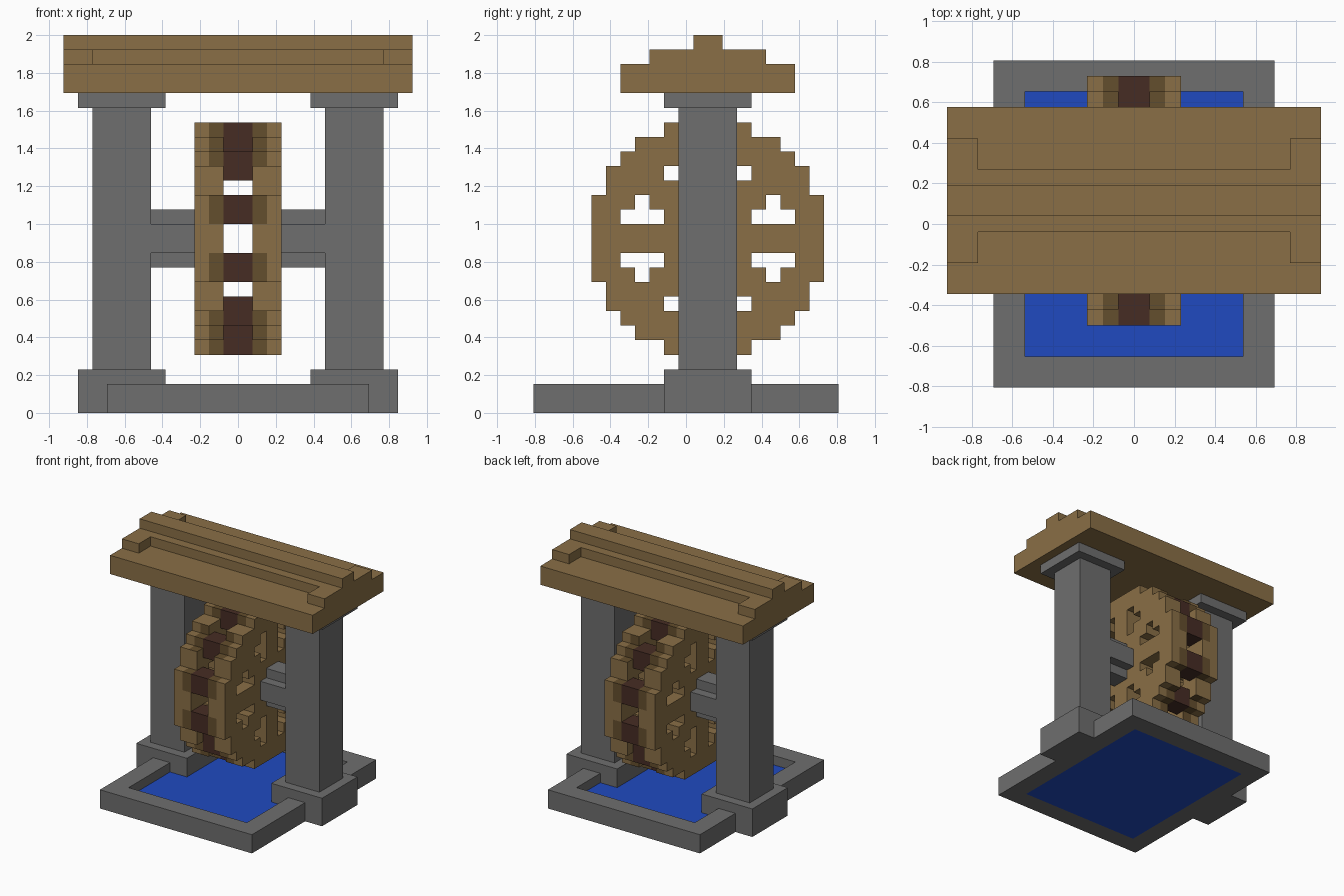
import bpy
import bmesh
from mathutils import Vector

if "Cube" in bpy.data.objects:
    bpy.data.objects.remove(bpy.data.objects["Cube"], do_unlink=True)

U = 1 / 13            # one block
WY, WZ = 1.5, 12      # wheel hub position in blocks


def material(name, rgb):
    lin = [(c / 255 / 12.92 if c <= 10 else ((c / 255 + 0.055) / 1.055) ** 2.4) for c in rgb]
    m = bpy.data.materials.new(name)
    m.use_nodes = True
    m.diffuse_color = (*lin, 1)
    m.node_tree.nodes["Principled BSDF"].inputs["Base Color"].default_value = (*lin, 1)
    return m


STONE = material("grey stone", (110, 110, 110))
WOOD = material("light wood", (138, 111, 70))
DAMP = material("damp wood", (100, 78, 45))
DARK = material("dark wood", (70, 44, 36))
WATER = material("blue water", (32, 74, 192))


def finish(name, bm, *mats):
    bmesh.ops.recalc_face_normals(bm, faces=bm.faces)
    for v in bm.verts:
        v.co *= U
    mesh = bpy.data.meshes.new(name)
    bm.to_mesh(mesh)
    bm.free()
    for m in mats:
        mesh.materials.append(m)
    ob = bpy.data.objects.new(name, mesh)
    bpy.context.scene.collection.objects.link(ob)
    return ob


def box(name, mat, x, y, z):
    """Block given by (low, high) ranges in block units."""
    bm = bmesh.new()
    bmesh.ops.create_cube(bm, size=1)
    for v in bm.verts:
        v.co = [r[0] if c < 0 else r[1] for c, r in zip(v.co, (x, y, z))]
    return finish(name, bm, mat)


def prism(name, mat, profile, x):
    """Extrude a (y, z) outline along x."""
    bm = bmesh.new()
    face = bm.faces.new([bm.verts.new((x[0], y, z)) for y, z in profile])
    ext = bmesh.ops.extrude_face_region(bm, geom=[face])["geom"]
    moved = [g for g in ext if isinstance(g, bmesh.types.BMVert)]
    bmesh.ops.translate(bm, vec=(x[1] - x[0], 0, 0), verts=moved)
    return finish(name, bm, mat)


def span(side, a, b):
    return tuple(sorted((side * a, side * b)))


# Basin: square frame with water inside
bm = bmesh.new()
rings = [[bm.verts.new((sx * w, sy * d, z)) for sx, sy in ((-1, -1), (1, -1), (1, 1), (-1, 1))]
         for w, d, z in ((9, 10.5, 0), (9, 10.5, 2), (7, 8.5, 2), (7, 8.5, 0))]
for r in range(4):
    for i in range(4):
        a, b, j = rings[r], rings[(r + 1) % 4], (i + 1) % 4
        bm.faces.new((a[i], a[j], b[j], b[i]))
finish("basin_rim", bm, STONE)
box("water", WATER, (-7, 7), (-8.5, 8.5), (0, 1))

# Pillars with feet, capitals and axle stubs, one set per side
cross = [(-2, -1), (-1, -1), (-1, -2), (1, -2), (1, -1), (2, -1),
         (2, 1), (1, 1), (1, 2), (-1, 2), (-1, 1), (-2, 1)]
for side, tag in ((1, "left"), (-1, "right")):
    box(f"plinth_{tag}", STONE, span(side, 9, 11), (-1.5, 4.5), (0, 1))
    box(f"foot_{tag}", STONE, span(side, 5, 11), (-1.5, 4.5), (1, 3))
    box(f"pillar_{tag}", STONE, span(side, 6, 10), (-0.5, 3.5), (3, 21))
    box(f"capital_{tag}", STONE, span(side, 5, 11), (-1.5, 4.5), (21, 22))
    prism(f"axle_{tag}", STONE, [(WY + y, WZ + z) for y, z in cross], span(side, 3, 6))

# Stepped roof with a ridge and raised corner blocks
half = [(6, 22), (6, 24), (2, 24), (2, 25), (1, 25), (1, 26)]
outline = [(WY + y, z) for y, z in half] + [(WY - y, z) for y, z in reversed(half)]
prism("roof", WOOD, outline, (-12, 12))
for sx, tx in ((1, "left"), (-1, "right")):
    for sy, ty in ((-1, "front"), (1, "back")):
        y = span(sy, 2, 4)
        box(f"roof_corner_{ty}_{tx}", WOOD, span(sx, 10, 12), (WY + y[0], WY + y[1]), (24, 25))

# Wheel: cells are described in one quadrant, measured outward from the hub
REACH = [8, 8, 8, 7, 7, 6, 5, 3]
HOLES = {(3, 1), (4, 1), (5, 1), (4, 2)}
HOLES |= {(b, a) for a, b in HOLES}
PADDLE_AT = [(6, 1), (4, 4), (1, 6)]
PADDLES = {(a + i, b + j) for a, b in PADDLE_AT for i in (0, 1) for j in (0, 1)}


def quad(c):
    """Distance of a cell from the hub along one axis."""
    return c if c >= 0 else -c - 1


def solid(cell):
    k, y, z = cell
    a, b = quad(y), quad(z)
    return k in (1, 2) and a < 8 and b < REACH[a] and (a, b) not in HOLES


def is_damp(cell, axis):
    """Rim faces beside the paddles on the inner half of each disc."""
    k, a, b = cell[0], quad(cell[1]), quad(cell[2])
    if k != 1 or axis == 0:
        return False
    return (a, b) in PADDLES or ((a, b), axis) in (((4, 6), 1), ((6, 4), 2))


for side, tag in ((1, "left"), (-1, "right")):
    bm = bmesh.new()
    for cell in ((k, y, z) for k in (1, 2) for y in range(-8, 8) for z in range(-8, 8)):
        if not solid(cell):
            continue
        for axis in range(3):
            for step in (0, 1):
                nb = list(cell)
                nb[axis] += 2 * step - 1
                if solid(nb):
                    continue
                p, q = [i for i in range(3) if i != axis]
                ring = []
                for i, j in ((0, 0), (1, 0), (1, 1), (0, 1)):
                    v = Vector(cell)
                    v[axis] += step
                    v[p] += i
                    v[q] += j
                    ring.append(bm.verts.new((side * v.x, v.y + WY, v.z + WZ)))
                bm.faces.new(ring).material_index = int(is_damp(cell, axis))
    bmesh.ops.remove_doubles(bm, verts=bm.verts, dist=0.001)
    finish(f"wheel_disc_{tag}", bm, WOOD, DAMP)

# Paddles between the two discs
n = 0
for a, b in PADDLE_AT:
    for sy in (-1, 1):
        for sz in (-1, 1):
            n += 1
            y, z = span(sy, a, a + 2), span(sz, b, b + 2)
            box(f"paddle_{n}", DARK, (-1, 1), (WY + y[0], WY + y[1]), (WZ + z[0], WZ + z[1]))
